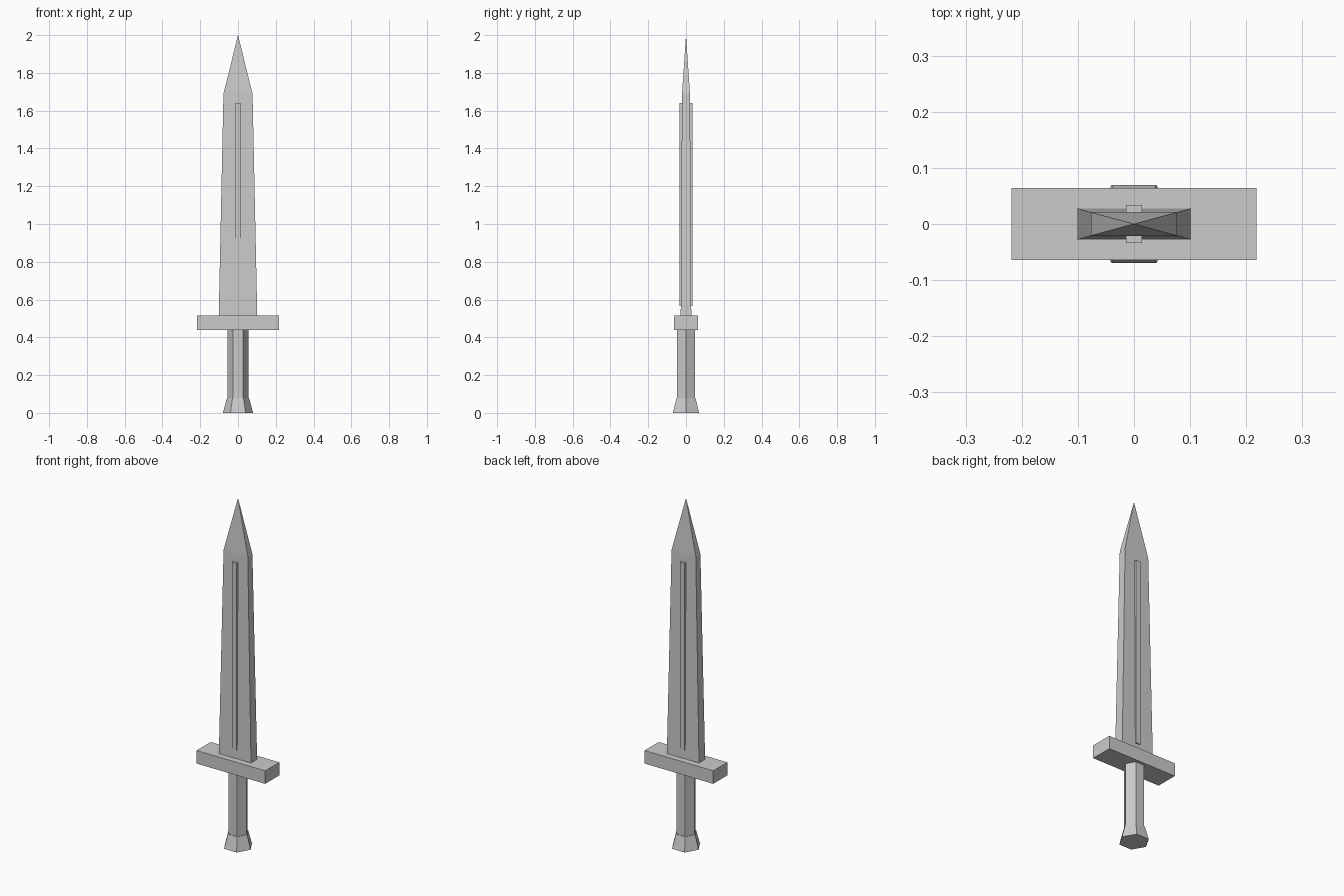
import bpy, bmesh, math

if "Cube" in bpy.data.objects:
    bpy.data.objects.remove(bpy.data.objects["Cube"])

steel = bpy.data.materials.new("grey_metal")
steel.diffuse_color = (0.6, 0.6, 0.6, 1.0)
steel.use_nodes = True
steel.node_tree.nodes["Principled BSDF"].inputs["Base Color"].default_value = steel.diffuse_color


def finish(name, bm):
    bmesh.ops.recalc_face_normals(bm, faces=bm.faces)
    mesh = bpy.data.meshes.new(name)
    bm.to_mesh(mesh)
    bm.free()
    mesh.materials.append(steel)
    obj = bpy.data.objects.new(name, mesh)
    bpy.context.collection.objects.link(obj)
    return obj


def loft(name, rings):
    """Skin a stack of equal-sized point rings; a one-point ring makes a tip."""
    bm = bmesh.new()
    loops = [[bm.verts.new(p) for p in ring] for ring in rings]
    n = len(loops[0])
    bm.faces.new(loops[0])
    for low, high in zip(loops, loops[1:]):
        for i in range(n):
            j = (i + 1) % n
            if len(high) == 1:
                bm.faces.new((low[i], low[j], high[0]))
            else:
                bm.faces.new((low[i], low[j], high[j], high[i]))
    if len(loops[-1]) > 1:
        bm.faces.new(loops[-1])
    return finish(name, bm)


def rect(hx, hy, z, y=0.0):
    return [(-hx, y - hy, z), (hx, y - hy, z), (hx, y + hy, z), (-hx, y + hy, z)]


def hexagon(r, z):
    return [(r * math.cos(a), r * math.sin(a), z)
            for a in (i * math.pi / 3 for i in range(6))]


# Pommel and grip: six-sided, corners on the x axis
loft("pommel", [hexagon(0.08, 0), hexagon(0.058, 0.08)])
loft("grip", [hexagon(0.055, 0.08), hexagon(0.055, 0.44)])

# Crossguard
loft("crossguard", [rect(0.218, 0.064, 0.44), rect(0.218, 0.064, 0.515)])

# Tapered blade with a pyramid tip
loft("blade", [rect(0.102, 0.028, 0.515), rect(0.077, 0.021, 1.69), [(0, 0, 2.0)]])

# Raised rib on each face of the blade
for side, name in ((-1, "front_rib"), (1, "back_rib")):
    loft(name, [rect(0.0145, 0.0115, z, side * 0.022) for z in (0.565, 1.64)])
